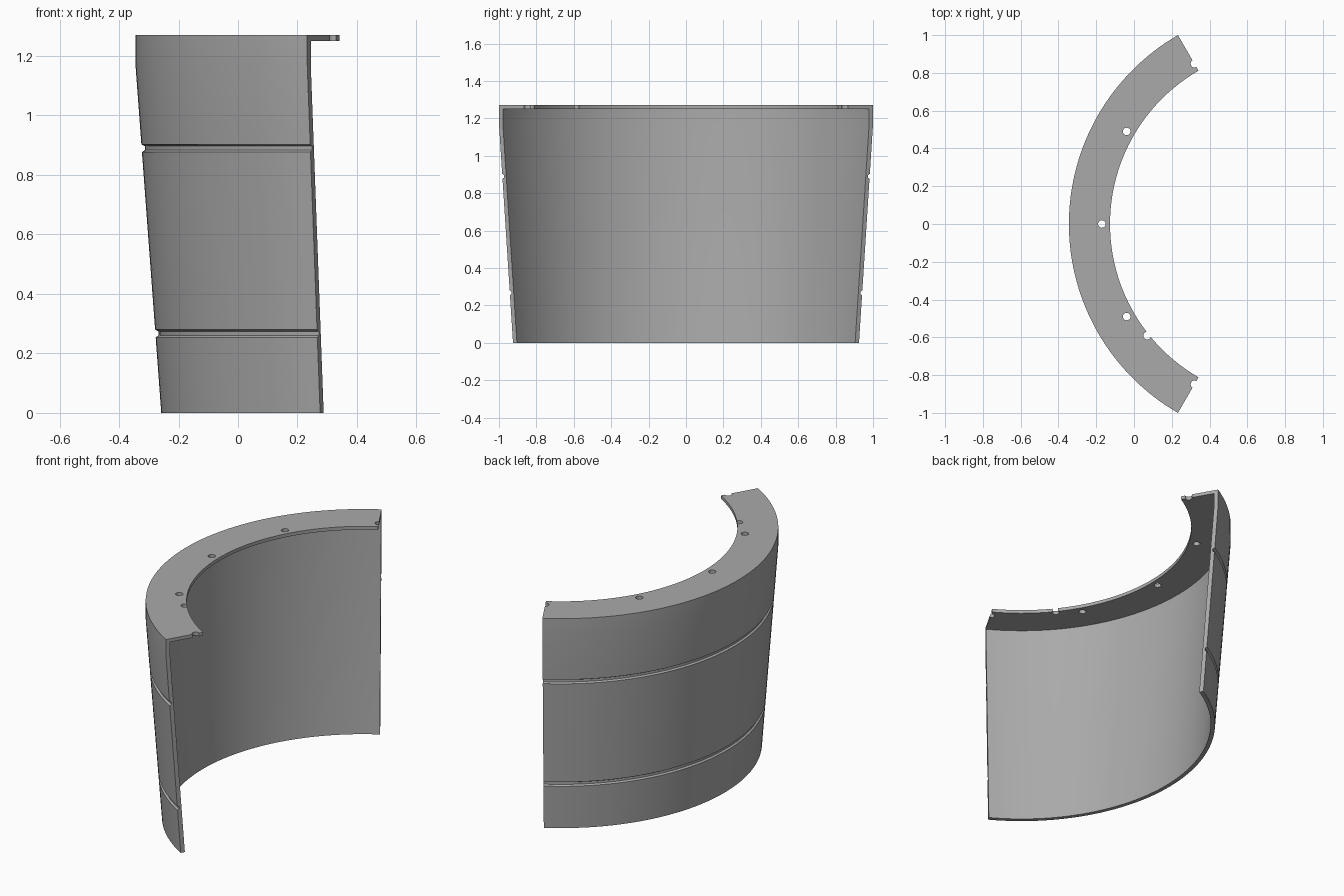
import bpy, bmesh, math
from mathutils import Matrix, Vector

if "Cube" in bpy.data.objects:
    bpy.data.objects.remove(bpy.data.objects["Cube"])

AXIS_X = 0.81          # ring axis
SPAN = math.radians(120)
STEPS = 64
TOP, FLANGE_Z, BEND = 1.27, 1.25, 1.17
R_TOP, R_BASE = 1.1547, 1.068
R_FLANGE, WALL = 0.937, 0.024


def outer(z):
    return R_BASE + (R_TOP - R_BASE) * min(z / BEND, 1)


def groove(z):
    # shallow channel around the outside
    h, d = 0.013, 0.011
    return [(outer(z - h), z - h), (outer(z) - d, z - h / 2),
            (outer(z) - d, z + h / 2), (outer(z + h), z + h)]


def polar(r, degrees):
    a = math.radians(degrees)
    return Vector((AXIS_X - r * math.cos(a), r * math.sin(a), 0))


grey = bpy.data.materials.new("plain_grey")
grey.use_nodes = True
colour = (0.4, 0.4, 0.4, 1)
grey.diffuse_color = colour
grey.node_tree.nodes["Principled BSDF"].inputs["Base Color"].default_value = colour


def add_object(name, bm):
    bmesh.ops.recalc_face_normals(bm, faces=bm.faces)
    mesh = bpy.data.meshes.new(name)
    bm.to_mesh(mesh)
    bm.free()
    mesh.materials.append(grey)
    obj = bpy.data.objects.new(name, mesh)
    bpy.context.collection.objects.link(obj)
    return obj


# Tapered wall with its inward top flange, swept around the axis
profile = [(R_BASE, 0), *groove(0.267), *groove(0.89), (R_TOP, BEND), (R_TOP, TOP),
           (R_FLANGE, TOP), (R_FLANGE, FLANGE_Z), (R_TOP - WALL, FLANGE_Z),
           (R_TOP - WALL, BEND), (R_BASE - WALL, 0)]
bm = bmesh.new()
rings = []
for i in range(STEPS + 1):
    angle = math.degrees(SPAN) * (i / STEPS - 0.5)
    rings.append([bm.verts.new(polar(r, angle) + Vector((0, 0, z))) for r, z in profile])
n = len(profile)
for a, b in zip(rings, rings[1:]):
    for j in range(n):
        k = (j + 1) % n
        bm.faces.new((a[j], a[k], b[k], b[j]))
bm.faces.new(rings[0])
bm.faces.new(rings[-1])
shell = add_object("flanged_wall_segment", bm)

# Bolt holes through the flange, halved at both ends, plus one edge notch
holes = [(0.98, a) for a in (-60, -30, 0, 30, 60)] + [(0.948, -38.6)]
bm = bmesh.new()
for r, a in holes:
    place = Matrix.Translation(polar(r, a) + Vector((0, 0, TOP)))
    bmesh.ops.create_cone(bm, cap_ends=True, segments=20, radius1=0.02, radius2=0.02,
                          depth=0.1, matrix=place)
cutter = add_object("hole_cutter", bm)
cutter.hide_render = True

bpy.context.view_layer.objects.active = shell
shell.select_set(True)
cut = shell.modifiers.new("bolt_holes", "BOOLEAN")
cut.operation, cut.solver, cut.object = "DIFFERENCE", "EXACT", cutter
bpy.ops.object.modifier_apply(modifier=cut.name)
bpy.data.objects.remove(cutter)
bpy.ops.object.shade_smooth_by_angle(angle=math.radians(25))
